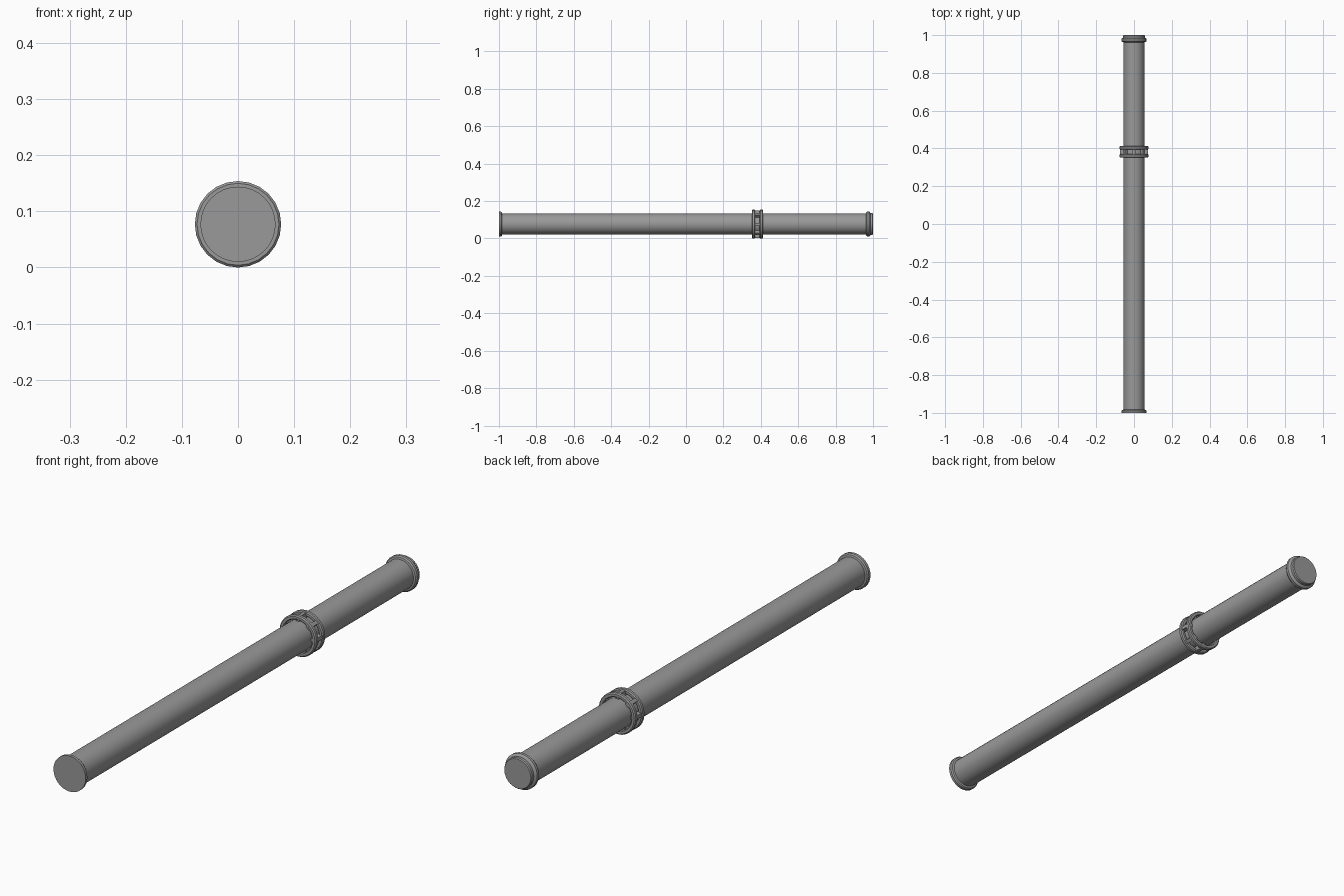
import bpy, bmesh, math
from mathutils import Matrix, Vector

cube = bpy.data.objects.get("Cube")
if cube:
    bpy.data.objects.remove(cube)

AXIS_Z = 0.077
COLLAR_Y = 0.382

grey = bpy.data.materials.new("pipe grey")
grey.use_nodes = True
colour = (0.32, 0.32, 0.32, 1)
grey.diffuse_color = colour
grey.node_tree.nodes["Principled BSDF"].inputs["Base Color"].default_value = colour


def finish(name, bm):
    bmesh.ops.recalc_face_normals(bm, faces=bm.faces)
    mesh = bpy.data.meshes.new(name)
    bm.to_mesh(mesh)
    bm.free()
    mesh.materials.append(grey)
    obj = bpy.data.objects.new(name, mesh)
    obj.location.z = AXIS_Z
    bpy.context.collection.objects.link(obj)
    bpy.ops.object.select_all(action='DESELECT')
    obj.select_set(True)
    bpy.context.view_layer.objects.active = obj
    bpy.ops.object.shade_smooth_by_angle(angle=math.radians(30))
    return obj


def lathe(name, profile, sides, closed=False):
    """Revolve (radius, y) points about the pipe axis."""
    bm = bmesh.new()
    loops = []
    for r, y in profile:
        loops.append([bm.verts.new((r * math.cos(a), y, r * math.sin(a)))
                      for a in (math.tau * i / sides for i in range(sides))])
    pairs = list(zip(loops, loops[1:]))
    if closed:
        pairs.append((loops[-1], loops[0]))
    else:
        bm.faces.new(loops[0])
        bm.faces.new(loops[-1])
    for a, b in pairs:
        for i in range(sides):
            j = (i + 1) % sides
            bm.faces.new((a[i], a[j], b[j], b[i]))
    return finish(name, bm)


# Long tube with a flat front flange and a rounded bead near the back end
lathe("pipe", [
    (0.067, -1.0), (0.067, -0.990), (0.063, -0.985), (0.056, -0.983),
    (0.056, 0.962), (0.063, 0.964), (0.067, 0.969), (0.067, 0.979),
    (0.063, 0.984), (0.058, 0.986), (0.058, 0.996), (0.055, 1.0)], 32)

# Pair of chamfered collar rings
for label, side in (("front", -1), ("back", 1)):
    y = COLLAR_Y + side * 0.021
    lathe(label + "_collar_ring", [
        (0.061, y - 0.006), (0.064, y - 0.009), (0.073, y - 0.009),
        (0.077, y - 0.005), (0.077, y + 0.005), (0.073, y + 0.009),
        (0.064, y + 0.009), (0.061, y + 0.006)], 24, closed=True)

# Lugs that join the rings to each other and to the tube
bm = bmesh.new()
for i in range(8):
    turn = Matrix.Rotation(math.tau * i / 8, 4, 'Y')
    place = Matrix.Translation(Vector((0.0635, COLLAR_Y, 0)))
    size = Matrix.Diagonal((0.021, 0.054, 0.014, 1))
    bmesh.ops.create_cube(bm, size=1, matrix=turn @ place @ size)
finish("collar_lugs", bm)
